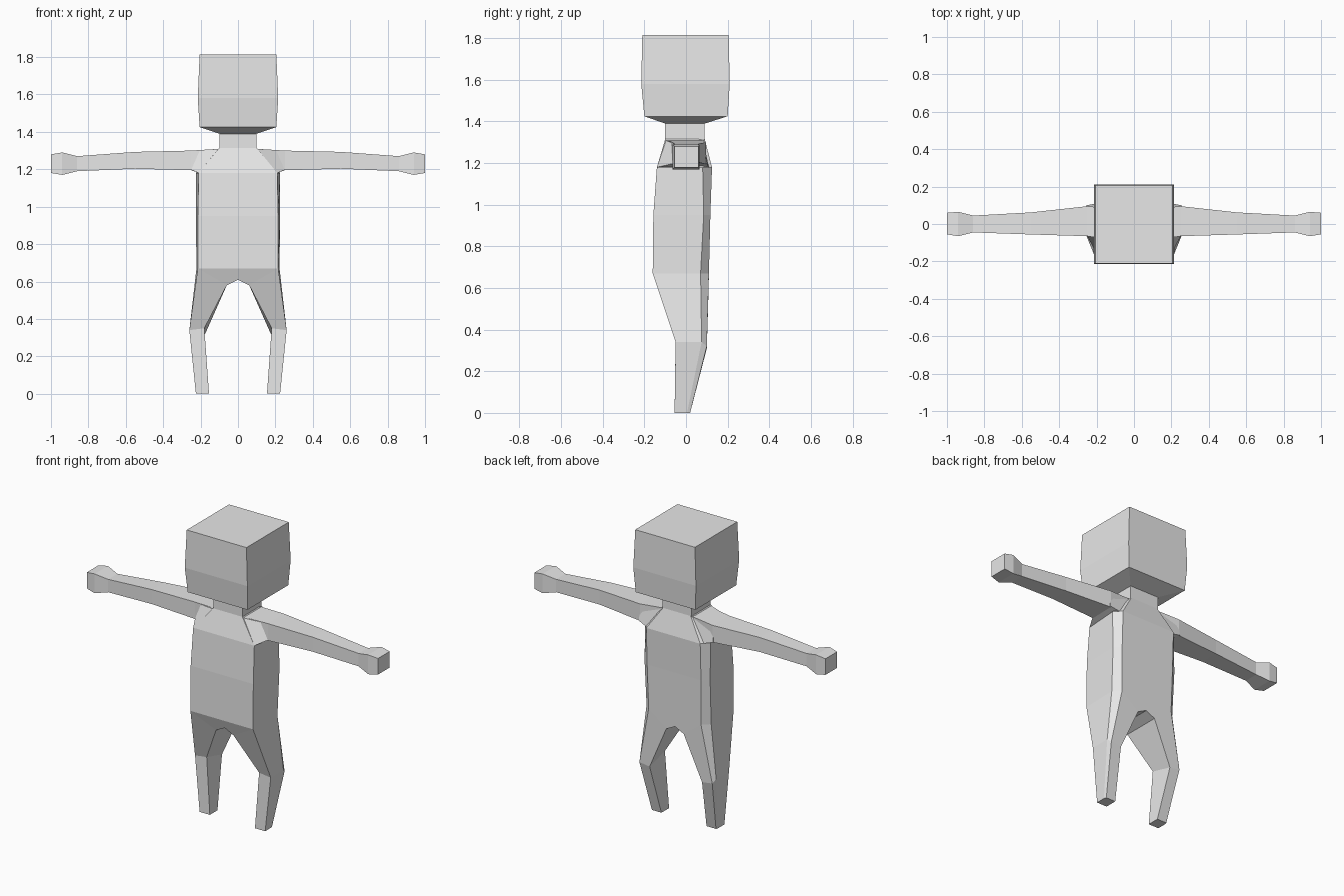
import bpy
import bmesh

cube = bpy.data.objects.get("Cube")
if cube:
    bpy.data.objects.remove(cube, do_unlink=True)

grey = bpy.data.materials.new("light_grey")
grey.use_nodes = True
grey.diffuse_color = (0.8, 0.8, 0.8, 1)
grey.node_tree.nodes["Principled BSDF"].inputs["Base Color"].default_value = (0.8, 0.8, 0.8, 1)


def loft(name, rings, side=1):
    """Flat-shaded skin over matching rings of points, capped at both ends."""
    bm = bmesh.new()
    rows = [[bm.verts.new((side * x, y, z)) for x, y, z in ring] for ring in rings]
    for a, b in zip(rows, rows[1:]):
        for i in range(len(a)):
            j = (i + 1) % len(a)
            bm.faces.new((a[i], a[j], b[j], b[i]))
    bm.faces.new(rows[0])
    bm.faces.new(rows[-1])
    bmesh.ops.recalc_face_normals(bm, faces=bm.faces)
    mesh = bpy.data.meshes.new(name)
    bm.to_mesh(mesh)
    bm.free()
    mesh.materials.append(grey)
    obj = bpy.data.objects.new(name, mesh)
    bpy.context.collection.objects.link(obj)
    return obj


def level(w, y0, y1, z):
    """Rectangle lying flat at height z."""
    return [(-w, y0, z), (w, y0, z), (w, y1, z), (-w, y1, z)]


def upright(x, y0, y1, z0, z1):
    """Rectangle standing across the x axis."""
    return [(x, y0, z0), (x, y1, z0), (x, y1, z1), (x, y0, z1)]


def body(z, wf, yf, ws, ys, wb, yb):
    """Body section with bevelled back corners."""
    half = [(wf, yf, z), (ws, ys, z), (wb, yb, z)]
    return half + [(-x, y, h) for x, y, h in reversed(half)]


# Head, neck and torso
loft("head", [level(0.205, -0.20, 0.20, 1.425),
              level(0.215, -0.215, 0.21, 1.58),
              level(0.205, -0.21, 0.205, 1.815)])
loft("neck", [level(0.10, -0.10, 0.09, 1.30),
              level(0.10, -0.10, 0.09, 1.39),
              level(0.205, -0.20, 0.20, 1.425)])
loft("torso", [body(0.67, 0.215, -0.16, 0.222, 0.07, 0.18, 0.11),
               body(0.95, 0.215, -0.157, 0.225, 0.085, 0.185, 0.117),
               body(1.18, 0.21, -0.14, 0.225, 0.08, 0.185, 0.125),
               body(1.315, 0.10, -0.10, 0.10, 0.06, 0.095, 0.09)])

# Hips: wedge with a notch between the legs
def hip_profile(y_top, y_low, w):
    return [(-w, y_top, 0.67), (-0.06, y_low, 0.58), (0, y_low, 0.61),
            (0.06, y_low, 0.58), (w, y_top, 0.67)]


loft("hips", [hip_profile(-0.16, -0.13, 0.215), hip_profile(0.11, 0.108, 0.18)])

for side, label in ((1, "left"), (-1, "right")):
    # Arm ending in a flared hand
    loft(label + "_arm", [upright(0.09, -0.09, 0.08, 1.20, 1.31),
                          upright(0.25, -0.065, 0.095, 1.195, 1.30),
                          upright(0.55, -0.056, 0.062, 1.203, 1.293),
                          upright(0.86, -0.045, 0.045, 1.19, 1.27)], side)
    loft(label + "_hand", [upright(0.86, -0.045, 0.045, 1.19, 1.27),
                           upright(0.94, -0.065, 0.065, 1.17, 1.29),
                           upright(1.0, -0.055, 0.06, 1.18, 1.28)], side)
    # Front of the shoulder, joining chest to arm
    loft(label + "_shoulder", [
        [(0.10, -0.10, 1.31), (0.21, -0.14, 1.18), (0.20, 0.11, 1.18), (0.10, 0.08, 1.31)],
        [(0.25, -0.06, 1.295), (0.25, -0.065, 1.197), (0.255, 0.10, 1.197), (0.25, 0.085, 1.295)],
    ], side)
    # Leg bent outwards at the knee
    knee = [(0.18, -0.05, 0.35), (0.26, -0.05, 0.34), (0.26, 0.075, 0.34),
            (0.25, 0.10, 0.32), (0.18, 0.10, 0.31)]
    loft(label + "_thigh", [
        [(0.06, -0.13, 0.58), (0.215, -0.16, 0.67), (0.222, 0.07, 0.67),
         (0.18, 0.11, 0.67), (0.06, 0.108, 0.58)], knee], side)
    loft(label + "_shin", [knee, [
        (0.155, -0.055, 0), (0.225, -0.055, 0), (0.225, 0.005, 0),
        (0.22, 0.02, 0), (0.155, 0.02, 0)]], side)
